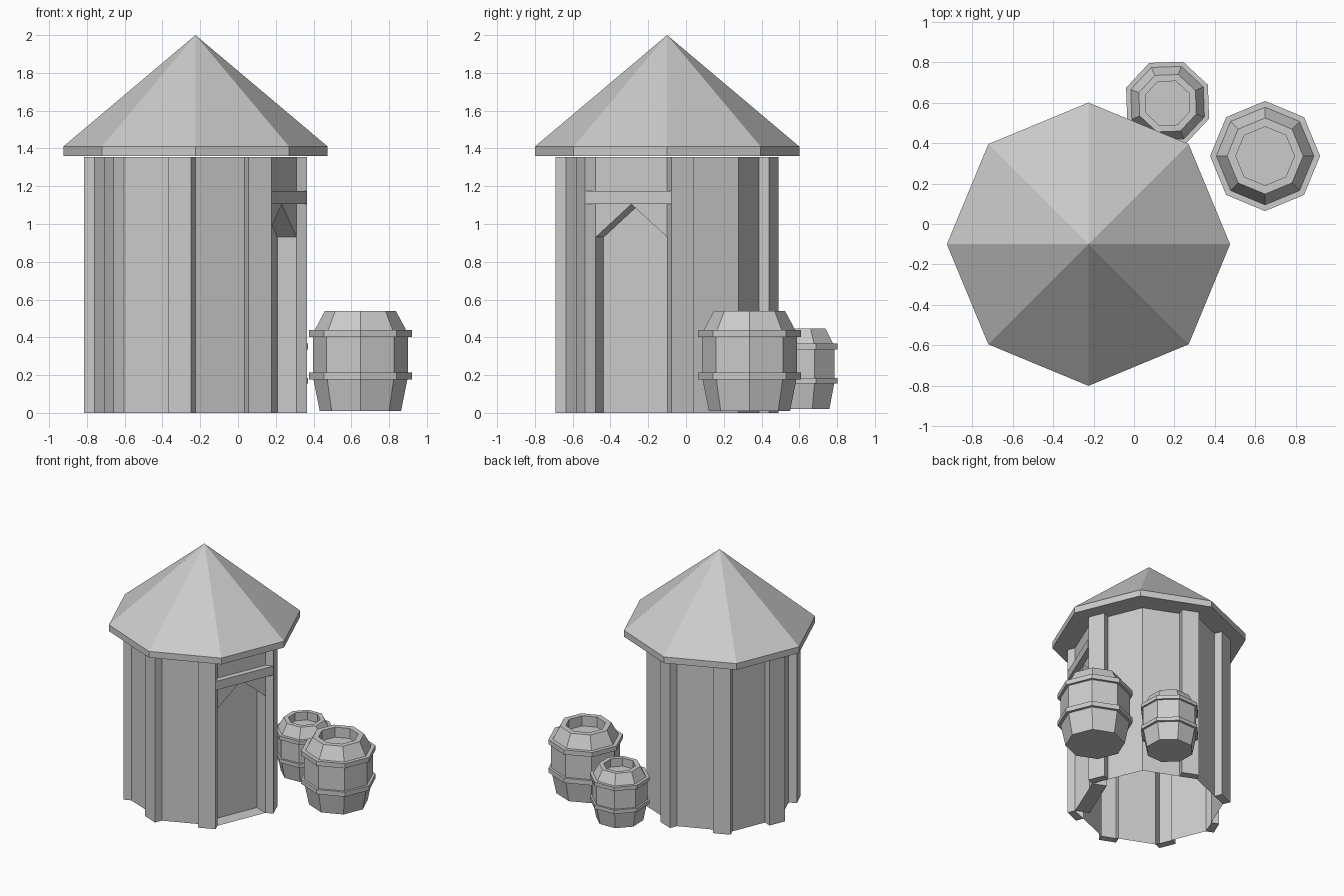
import bpy, bmesh
from math import cos, sin, radians, pi
from mathutils import Vector, Matrix

if "Cube" in bpy.data.objects:
    bpy.data.objects.remove(bpy.data.objects["Cube"])

CX, CY = -0.225, -0.10      # hut centre
R, TOP = 0.535, 1.355       # wall radius and height
POST_W, POST_T = 0.13, 0.06
SIDE = 2 * R * sin(pi / 8)


def finish(bm, name):
    bmesh.ops.remove_doubles(bm, verts=bm.verts, dist=0.0005)
    bmesh.ops.recalc_face_normals(bm, faces=bm.faces)
    me = bpy.data.meshes.new(name)
    bm.to_mesh(me)
    bm.free()
    ob = bpy.data.objects.new(name, me)
    bpy.context.collection.objects.link(ob)
    return ob


def poly(bm, pts):
    bm.faces.new([bm.verts.new(p) for p in pts])


def on_side(k, s, out, z):
    """Point on octagon side k, s along it from its first corner, pushed outwards."""
    a, m = radians(45 * k), radians(45 * k + 22.5)
    return Vector((CX + R * cos(a) - s * sin(m) + out * cos(m),
                   CY + R * sin(a) + s * cos(m) + out * sin(m), z))


def lathe(name, profile, centre, turn=0.0, scale=1.0, closed=False):
    """Eight-sided solid of revolution from (radius, z) points."""
    bm = bmesh.new()
    rings = [[(centre[0] + scale * r * cos(turn + pi / 4 * i),
               centre[1] + scale * r * sin(turn + pi / 4 * i),
               centre[2] + scale * z) for i in range(8)] for r, z in profile]
    pairs = list(zip(rings, rings[1:]))
    if closed:
        pairs.append((rings[-1], rings[0]))
    for lo, hi in pairs:
        for i in range(8):
            j = (i + 1) % 8
            poly(bm, [lo[i], lo[j], hi[j], hi[i]] if hi[i] != hi[j]
                 else [lo[i], lo[j], hi[i]])
    if not closed:
        for ring, (r, z) in ((rings[0], profile[0]), (rings[-1], profile[-1])):
            if r > 0:
                poly(bm, ring)
    return finish(bm, name)


# Hollow walls with corner posts pushed out of each side; side 7 holds the door
bm = bmesh.new()
for k in range(7):
    # posts sit at the far corner, except beside the door
    s0, s1 = (0, POST_W) if k == 0 else (SIDE - POST_W, SIDE)
    w0, w1 = (POST_W, SIDE) if k == 0 else (0, SIDE - POST_W)
    for (a, oa), (b, ob_) in (((w0, 0), (w1, 0)), ((s0, POST_T), (s1, POST_T)),
                              ((s0, 0), (s0, POST_T)), ((s1, POST_T), (s1, 0))):
        poly(bm, [on_side(k, a, oa, 0), on_side(k, b, ob_, 0),
                  on_side(k, b, ob_, TOP), on_side(k, a, oa, TOP)])
    for z in (0, TOP):
        poly(bm, [on_side(k, s0, 0, z), on_side(k, s1, 0, z),
                  on_side(k, s1, POST_T, z), on_side(k, s0, POST_T, z)])

# Pointed door recess and the wall above it
door = [(0, 0), (SIDE, 0), (SIDE, 0.93), (SIDE / 2, 1.105), (0, 0.93)]
for (a, za), (b, zb) in zip(door, door[1:] + door[:1]):
    poly(bm, [on_side(7, a, 0, za), on_side(7, b, 0, zb),
              on_side(7, b, -0.11, zb), on_side(7, a, -0.11, za)])
poly(bm, [on_side(7, s, -0.11, z) for s, z in door])
poly(bm, [on_side(7, s, 0, z) for s, z in door[2:] + [(0, TOP), (SIDE, TOP)]])
finish(bm, "hut_walls")

# Door lintel
bm = bmesh.new()
bmesh.ops.create_cube(bm, size=1)
bmesh.ops.scale(bm, vec=(0.043, SIDE + 0.085, 0.07), verts=bm.verts)
bmesh.ops.rotate(bm, verts=bm.verts, matrix=Matrix.Rotation(radians(-22.5), 3, 'Z'))
bmesh.ops.translate(bm, verts=bm.verts, vec=on_side(7, SIDE / 2, 0.0215, 1.14))
finish(bm, "door_lintel")

# Roof with a short fascia
lathe("roof", [(0.70, 1.36), (0.70, 1.41), (0, 2.0)], (CX, CY, 0))

# Open-topped barrels with two hoops each
for name, centre, turn, scale in (("large_barrel", (0.648, 0.336, 0.01), 0, 1.0),
                                  ("small_barrel", (0.166, 0.597, 0.02), radians(24.5), 0.805)):
    lathe(name, [(0.215, 0), (0.252, 0.185), (0.252, 0.41), (0.188, 0.53),
                 (0.145, 0.53), (0.145, 0.45)], centre, turn, scale)
    for part, z in (("lower", 0.167), ("upper", 0.393)):
        lathe(f"{name}_{part}_hoop", [(0.235, z), (0.272, z), (0.272, z + 0.037),
                                      (0.235, z + 0.037)], centre, turn, scale, closed=True)
